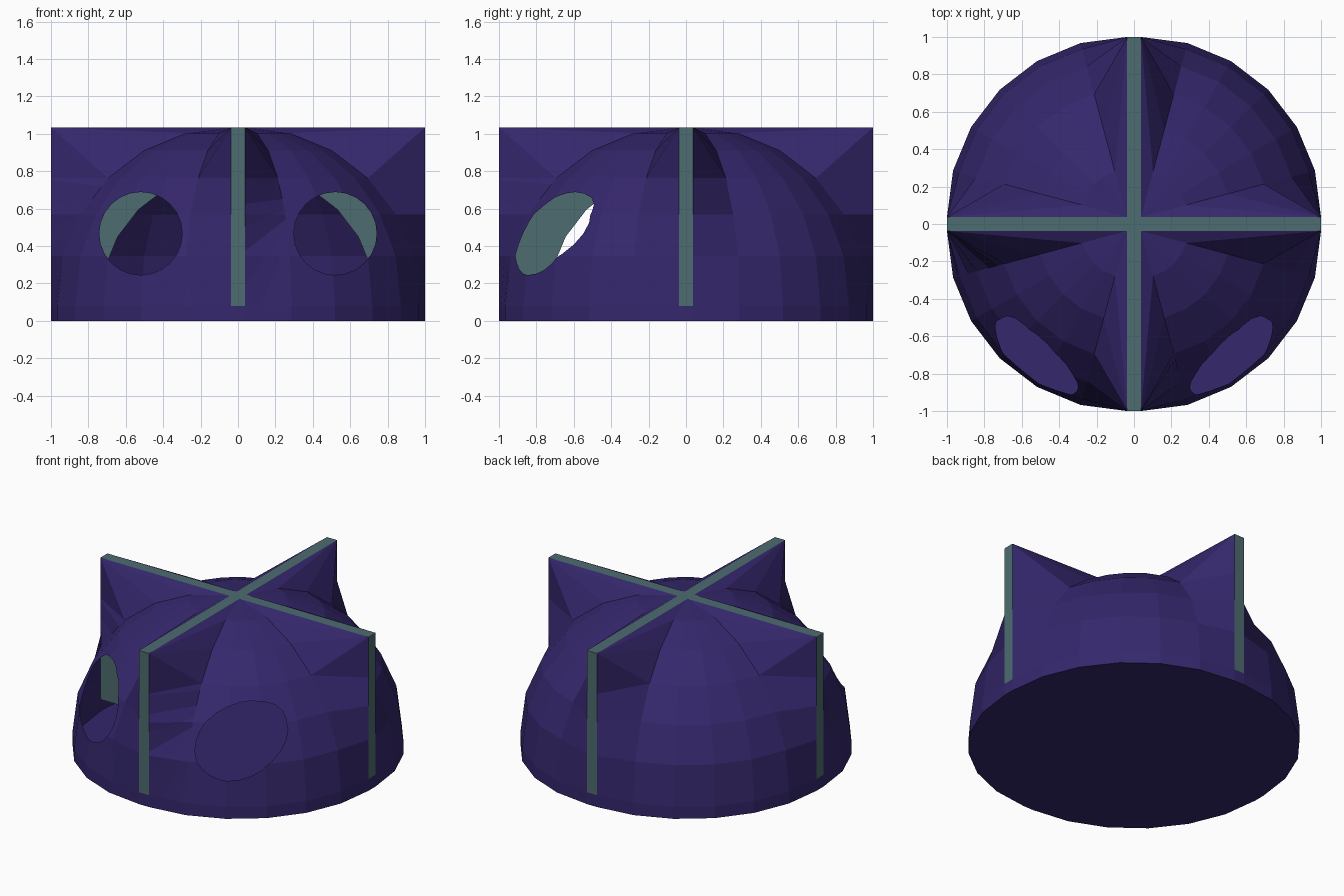
import bpy, bmesh
from math import sin, cos, radians, pi
from mathutils import Vector

if "Cube" in bpy.data.objects:
    bpy.data.objects.remove(bpy.data.objects["Cube"])

G = 0.037          # half thickness of the cross plates
R = 0.963          # horizontal dome radius of each quarter
TOP = 1.035
RIM = 0.08         # height of the base band


def material(name, rgb):
    m = bpy.data.materials.new(name)
    m.diffuse_color = (*rgb, 1)
    m.use_nodes = True
    m.node_tree.nodes["Principled BSDF"].inputs["Base Color"].default_value = m.diffuse_color
    return m


purple = material("deep_purple", (0.035, 0.02, 0.15))
teal = material("grey_teal", (0.075, 0.15, 0.16))


def finish(bm, name, mat):
    me = bpy.data.meshes.new(name)
    bm.to_mesh(me)
    bm.free()
    ob = bpy.data.objects.new(name, me)
    me.materials.append(mat)
    bpy.context.collection.objects.link(ob)
    return ob


def add_quarter(bm, sx, sy):
    """Quarter dome whose two side edges flare out to the square fins."""
    def vert(x, y, z):
        return bm.verts.new((sx * x, sy * y, z))

    def face(*vs):
        bm.faces.new(vs if sx * sy > 0 else vs[::-1])

    def height(j):
        return RIM if j == 0 else 0.105 + 0.93 * sin(radians(15 * j))

    pole = vert(G, G, TOP)
    cols = []
    for i in range(7):
        a = radians(15 * i)
        col = []
        for j in range(4 if i in (0, 6) else 6):
            r = R if i in (0, 6) else R * cos(radians(15 * j))
            col.append(vert(G + r * cos(a), G + r * sin(a), height(j)))
        cols.append(col + [pole] if i not in (0, 6) else col)
    for i in range(6):
        a, b = cols[i], cols[i + 1]
        for j in range(3):
            face(a[j], b[j], b[j + 1], a[j + 1])
        if 0 < i < 5:
            for j in (3, 4):
                face(a[j], b[j], b[j + 1], a[j + 1])
            face(a[5], b[5], pole)
    # fans from the outer fin corners
    c0, c1 = vert(G + R, G, TOP), vert(G, G + R, TOP)
    face(cols[0][3], cols[1][3], c0)
    face(cols[5][3], cols[6][3], c1)
    for j in (3, 4, 5):
        face(c0, cols[1][j], cols[1][j + 1])
        face(cols[5][j], c1, cols[5][j + 1])


def punch_eye(bm, cx, cz, r, n=24):
    """Cut a round opening through the front skin, side by side."""
    inside = [f for f in bm.faces
              if f.calc_center_median().y < 0 and f.calc_center_median().x * cx > 0]
    for k in range(n):
        a = 2 * pi * (k + 0.5) / n
        d = Vector((cos(a), 0, sin(a)))
        p = Vector((cx, 0, cz)) + d * r * cos(pi / n)
        geom = list({e for f in inside for e in f.edges}) + \
            list({v for f in inside for v in f.verts}) + inside
        res = bmesh.ops.bisect_plane(bm, geom=geom, dist=1e-6, plane_co=p, plane_no=d)
        faces = {g for g in res["geom"] if isinstance(g, bmesh.types.BMFace)}
        inside = [f for f in faces if (f.calc_center_median() - p).dot(d) < 0]
    bmesh.ops.delete(bm, geom=inside, context='FACES')


# dome skin with two eye openings
bm = bmesh.new()
for sx in (1, -1):
    for sy in (1, -1):
        add_quarter(bm, sx, sy)
for s in (1, -1):
    punch_eye(bm, s * 0.52, 0.467, 0.222)
finish(bm, "dome_skin", purple)

# base band with flat floor
bm = bmesh.new()
outline = []
for q in range(4):
    a0 = q * pi / 2
    ox = G if q in (0, 3) else -G
    oy = G if q < 2 else -G
    for i in range(7):
        a = a0 + radians(15 * i)
        outline.append((ox + R * cos(a), oy + R * sin(a)))
low = [bm.verts.new((x, y, 0)) for x, y in outline]
high = [bm.verts.new((x, y, RIM)) for x, y in outline]
bm.faces.new(low[::-1])
for i in range(len(low)):
    k = (i + 1) % len(low)
    bm.faces.new((low[i], low[k], high[k], high[i]))
finish(bm, "base_band", purple)

# crossed plates, each with an arch cut inside
arch = [(G + 0.70 * cos(radians(15 * i)), 0.10 + 0.70 * sin(radians(15 * i)))
        for i in range(7)]
arch[0] = (arch[0][0], RIM)
half = G + R
profile = [(half, RIM), (half, TOP), (-half, TOP), (-half, RIM)]
profile += [(-x, z) for x, z in arch] + arch[::-1]
for name, turn in (("side_fin", 0), ("front_back_fin", pi / 2)):
    bm = bmesh.new()
    f = bm.faces.new([bm.verts.new((x, -G, z)) for x, z in profile])
    ext = bmesh.ops.extrude_face_region(bm, geom=[f], use_keep_orig=True)
    bmesh.ops.translate(bm, vec=(0, 2 * G, 0),
                        verts=[g for g in ext["geom"] if isinstance(g, bmesh.types.BMVert)])
    bmesh.ops.recalc_face_normals(bm, faces=bm.faces)
    fin = finish(bm, name, teal)
    fin.rotation_euler.z = turn
